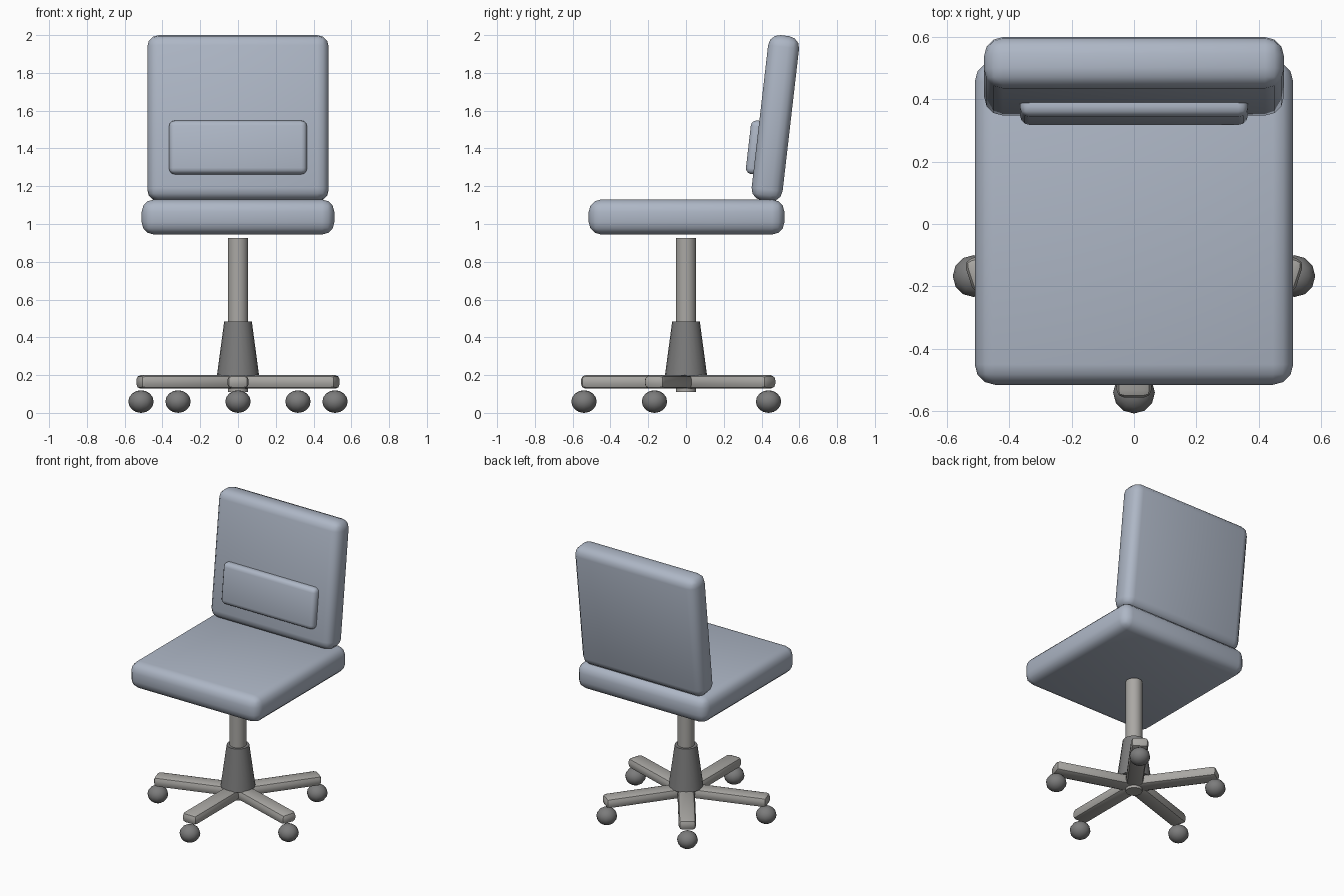
import bpy
from math import pi, sin, cos, radians

if "Cube" in bpy.data.objects:
    bpy.data.objects.remove(bpy.data.objects["Cube"])


def material(name, rgb):
    m = bpy.data.materials.new(name)
    m.diffuse_color = (*rgb, 1)
    m.use_nodes = True
    m.node_tree.nodes["Principled BSDF"].inputs["Base Color"].default_value = m.diffuse_color
    return m


fabric = material("fabric", (0.42, 0.47, 0.56))
metal = material("metal", (0.40, 0.39, 0.37))
plastic = material("plastic", (0.20, 0.20, 0.20))


def finish(name, mat):
    ob = bpy.context.object
    ob.name = name
    ob.data.materials.append(mat)
    bpy.ops.object.shade_smooth_by_angle(angle=radians(40))
    return ob


def rounded_box(name, loc, size, bevel, mat, rot=(0, 0, 0), segments=3):
    bpy.ops.mesh.primitive_cube_add(size=1, location=loc, rotation=rot)
    ob = bpy.context.object
    ob.scale = size
    bpy.ops.object.transform_apply(location=False, rotation=False, scale=True)
    mod = ob.modifiers.new("bevel", 'BEVEL')
    mod.width, mod.segments = bevel, segments
    bpy.ops.object.modifier_apply(modifier=mod.name)
    return finish(name, mat)


def tapered(name, r1, r2, z1, z2, mat):
    bpy.ops.mesh.primitive_cone_add(vertices=20, radius1=r1, radius2=r2,
                                    depth=z2 - z1, location=(0, 0, (z1 + z2) / 2))
    return finish(name, mat)


# Upholstery: seat, reclined back and lumbar pad
tilt = (-0.115, 0, 0)
rounded_box("seat", (0, 0.003, 1.037), (1.02, 1.036, 0.185), 0.065, fabric)
rounded_box("backrest", (0, 0.473, 1.56), (0.96, 0.165, 0.88), 0.06, fabric, tilt)
rounded_box("lumbar_pad", (0, 0.37, 1.405), (0.73, 0.08, 0.285), 0.03, fabric, tilt)

# Gas column and its tapered cover
tapered("column", 0.054, 0.054, 0.11, 0.925, metal)
tapered("column_cover", 0.112, 0.073, 0.195, 0.485, plastic)

# Five-star base with a flattened ball caster under each leg tip
for i in range(5):
    a = -pi / 2 + i * 2 * pi / 5
    d = (cos(a), sin(a))
    rounded_box(f"base_leg_{i + 1}", (d[0] * 0.278, d[1] * 0.278, 0.164),
                (0.556, 0.112, 0.072), 0.025, metal, (0, 0, a), 2)
    bpy.ops.mesh.primitive_uv_sphere_add(segments=12, ring_count=8, radius=1,
                                         location=(d[0] * 0.54, d[1] * 0.54, 0.06))
    bpy.context.object.scale = (0.067, 0.067, 0.06)
    finish(f"caster_{i + 1}", plastic)
